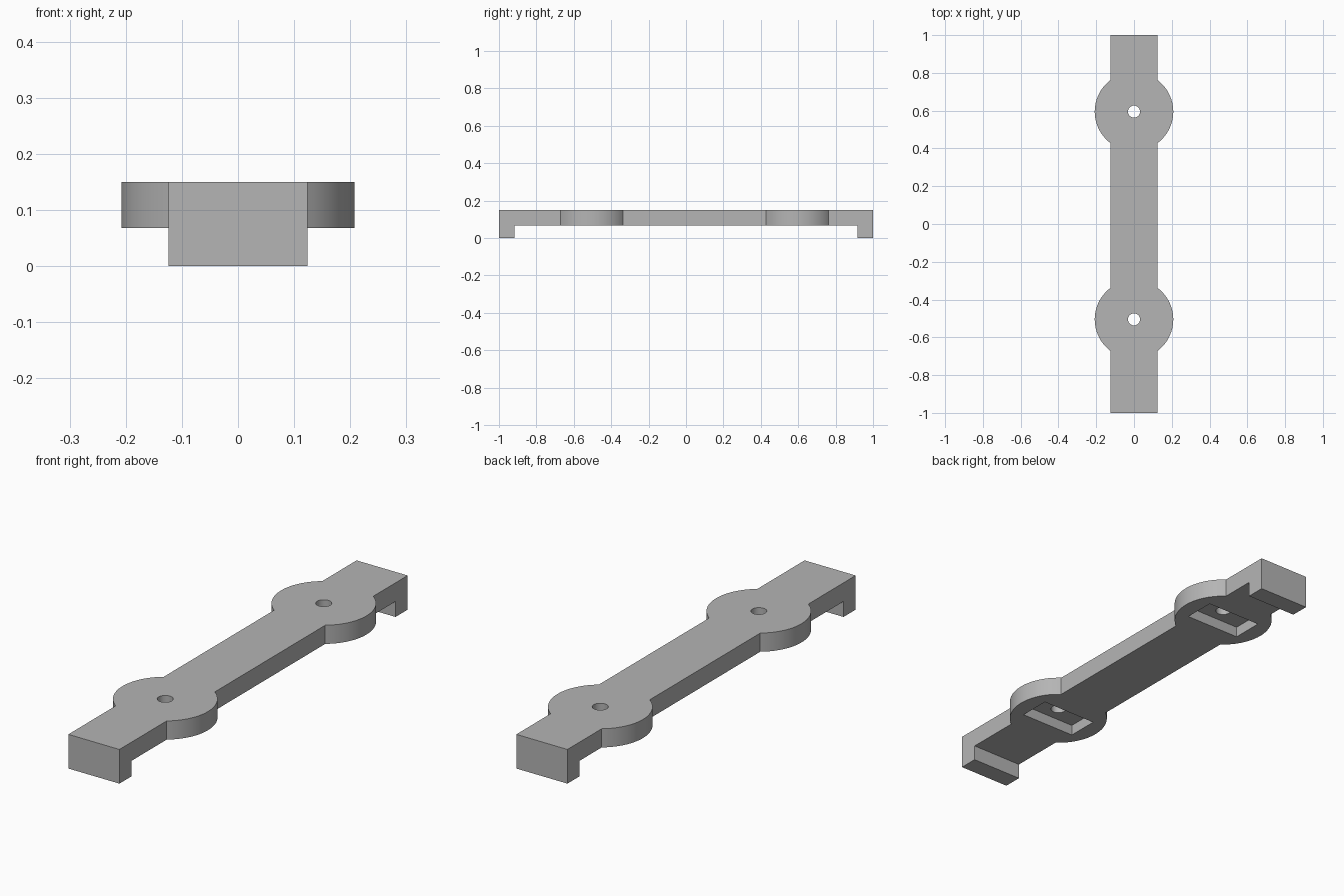
import bpy, bmesh, math
from mathutils import Matrix

# Drop the default cube only
cube = bpy.data.objects.get("Cube")
if cube:
    bpy.data.objects.remove(cube, do_unlink=True)

HALF_WIDTH, HALF_LENGTH = 0.124, 1.0
TOP, UNDERSIDE, FOOT_INNER = 0.15, 0.068, 0.916
RADIUS, HOLE_RADIUS = 0.208, 0.032
POCKET_X, POCKET_Y, POCKET_DEPTH = 0.27, 0.142, 0.047
CENTRES = (-0.505, 0.595)

grey = bpy.data.materials.new("plain grey")
grey.use_nodes = True
colour = (0.46, 0.46, 0.46, 1)
grey.diffuse_color = colour
bsdf = next(n for n in grey.node_tree.nodes if n.type == "BSDF_PRINCIPLED")
bsdf.inputs["Base Color"].default_value = colour
bsdf.inputs["Roughness"].default_value = 0.6


def finish(name, bm):
    bmesh.ops.recalc_face_normals(bm, faces=bm.faces)
    mesh = bpy.data.meshes.new(name)
    bm.to_mesh(mesh)
    bm.free()
    mesh.materials.append(grey)
    obj = bpy.data.objects.new(name, mesh)
    bpy.context.collection.objects.link(obj)
    return obj


def box(name, y, size, z0, z1):
    bm = bmesh.new()
    place = Matrix.Translation((0, y, (z0 + z1) / 2))
    scale = Matrix.Diagonal((size[0], size[1], z1 - z0, 1))
    bmesh.ops.create_cube(bm, size=1, matrix=place @ scale)
    return finish(name, bm)


def pin(name, y):
    bm = bmesh.new()
    bmesh.ops.create_cone(bm, cap_ends=True, segments=32, radius1=HOLE_RADIUS,
                          radius2=HOLE_RADIUS, depth=1,
                          matrix=Matrix.Translation((0, y, 0)))
    return finish(name, bm)


def cut(target, cutter):
    cutter.hide_render = True
    mod = target.modifiers.new("cut", "BOOLEAN")
    mod.operation, mod.solver, mod.object = "DIFFERENCE", "EXACT", cutter
    bpy.context.view_layer.objects.active = target
    bpy.ops.object.modifier_apply(modifier=mod.name)
    bpy.data.objects.remove(cutter, do_unlink=True)


# Plan outline: right-hand edge with two round bulges, then its half-turn mirror
start = math.acos(HALF_WIDTH / RADIUS)
STEPS = 28
edge = [(HALF_WIDTH, -HALF_LENGTH)]
for cy in CENTRES:
    for i in range(STEPS + 1):
        a = -start + 2 * start * i / STEPS
        edge.append((RADIUS * math.cos(a), cy + RADIUS * math.sin(a)))
edge.append((HALF_WIDTH, HALF_LENGTH))
outline = edge + [(-x, y) for x, y in reversed(edge)]

# Strap body extruded from the outline
bm = bmesh.new()
face = bm.faces.new([bm.verts.new((x, y, 0)) for x, y in outline])
ret = bmesh.ops.extrude_face_region(bm, geom=[face])
lifted = [v for v in ret["geom"] if isinstance(v, bmesh.types.BMVert)]
bmesh.ops.translate(bm, verts=lifted, vec=(0, 0, TOP))
strap = finish("mounting_strap", bm)

# Hollow the underside, leaving a foot at each end
cut(strap, box("underside_cutter", 0, (1, 2 * FOOT_INNER), -0.1, UNDERSIDE))

# Nut pocket below and screw hole through each round boss
for cy in CENTRES:
    cut(strap, box("pocket_cutter", cy, (POCKET_X, POCKET_Y),
                   0, UNDERSIDE + POCKET_DEPTH))
    cut(strap, pin("hole_cutter", cy))

# Smooth the round walls, keep the edges crisp
bpy.ops.object.select_all(action="DESELECT")
strap.select_set(True)
bpy.context.view_layer.objects.active = strap
bpy.ops.object.shade_smooth_by_angle(angle=math.radians(30))
